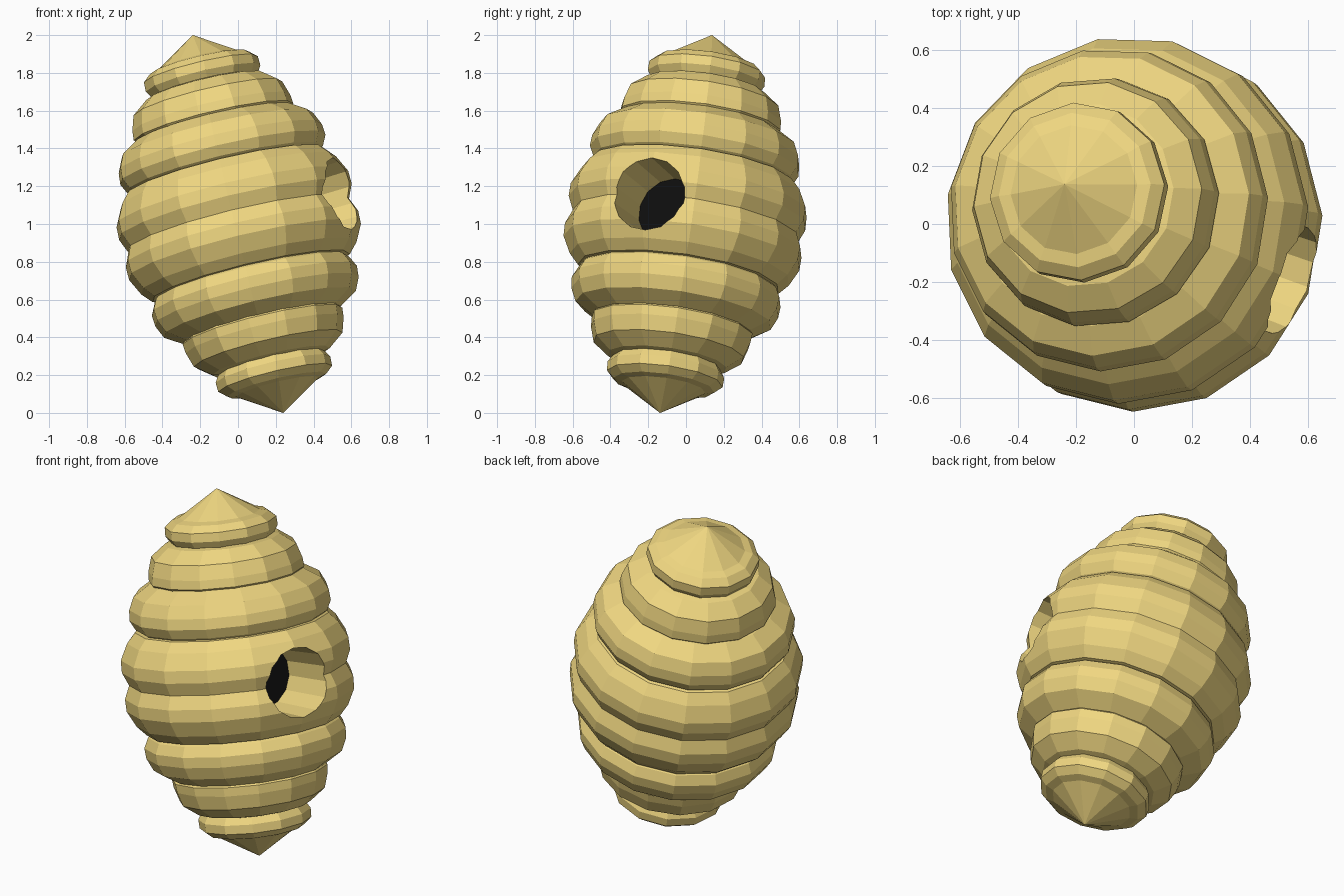
import bpy, math
from mathutils import Vector

if "Cube" in bpy.data.objects:
    bpy.data.objects.remove(bpy.data.objects["Cube"])

AXIS = Vector((-0.24, 0.1375, 1.0)).normalized()      # leaning axis of the hive
TILT = Vector((0, 0, 1)).rotation_difference(AXIS)
CENTRE = Vector((0, 0, 1))


def material(name, colour):
    m = bpy.data.materials.new(name)
    m.diffuse_color = colour
    m.use_nodes = True
    m.node_tree.nodes["Principled BSDF"].inputs["Base Color"].default_value = m.diffuse_color
    return m


straw = material("straw", (0.87, 0.68, 0.22, 1))
dark = material("dark", (0.004, 0.004, 0.004, 1))


def lathe(name, profile, n, phase=0.0):
    """Closed solid of revolution about the leaning axis; profile is (radius, s)."""
    verts, rings, faces = [], [], []
    for r, s in profile:
        start = len(verts)
        count = 1 if r == 0 else n
        for i in range(count):
            a = phase + math.tau * i / n
            verts.append(CENTRE + TILT @ Vector((r * math.cos(a), r * math.sin(a), s)))
        rings.append([start + i % count for i in range(n)])
    for lo, hi in zip(rings, rings[1:]):
        for i in range(n):
            j = (i + 1) % n
            faces.append(list(dict.fromkeys((lo[i], lo[j], hi[j], hi[i]))))
    if profile[0][0]:
        faces.append(rings[0][::-1])
    if profile[-1][0]:
        faces.append(rings[-1])
    me = bpy.data.meshes.new(name)
    me.from_pydata(verts, [], faces)
    me.materials.append(straw)
    ob = bpy.data.objects.new(name, me)
    bpy.context.collection.objects.link(ob)
    return ob


# Upper and lower coils mirror each other about the middle
coils = {
    "end_cap": (12, [(0.25, 0.73), (0.29, 0.765), (0.312, 0.80), (0.31, 0.85),
                     (0.27, 0.885), (0.225, 0.897), (0, 1.038)]),
    "small_coil": (14, [(0.38, 0.50), (0.435, 0.56), (0.43, 0.61), (0.405, 0.69),
                        (0.32, 0.755), (0.25, 0.77)]),
    "large_coil": (15, [(0.45, 0.24), (0.535, 0.305), (0.562, 0.36), (0.557, 0.42),
                        (0.525, 0.49), (0.43, 0.55), (0.36, 0.56)]),
}
PHASE = math.radians(3.5)
for name, (n, prof) in coils.items():
    lathe("upper_" + name, prof, n, PHASE)
    lathe("lower_" + name, [(r, -s) for r, s in reversed(prof)], n, PHASE)

# Middle pair of coils, with a shallow groove between them
half = [(0.605, 0.0), (0.637, 0.075), (0.635, 0.145), (0.59, 0.235), (0.54, 0.29), (0.42, 0.31)]
middle = lathe("middle_coils", [(r, -s) for r, s in half[:0:-1]] + half, 15, PHASE)

# Entrance tunnel cut through the middle
out = Vector((0.93, -0.35, 0.0))
out = (out - AXIS * out.dot(AXIS)).normalized()
turn = out.to_track_quat('Z', 'Y').to_euler()
bpy.ops.mesh.primitive_cone_add(vertices=14, radius1=0.185, radius2=0.205, depth=0.6,
                                location=CENTRE + out * 0.52, rotation=turn)
cutter = bpy.context.object
cutter.name = "entrance_cutter"
cutter.data.materials.append(straw)
cutter.hide_render = True
cutter.display_type = 'WIRE'
cut = middle.modifiers.new("entrance", 'BOOLEAN')
cut.operation = 'DIFFERENCE'
cut.solver = 'EXACT'
cut.object = cutter

# Dark floor of the entrance
bpy.ops.mesh.primitive_circle_add(vertices=14, radius=0.186, fill_type='NGON',
                                  location=CENTRE + out * 0.23, rotation=turn)
floor = bpy.context.object
floor.name = "entrance_floor"
floor.data.materials.append(dark)
